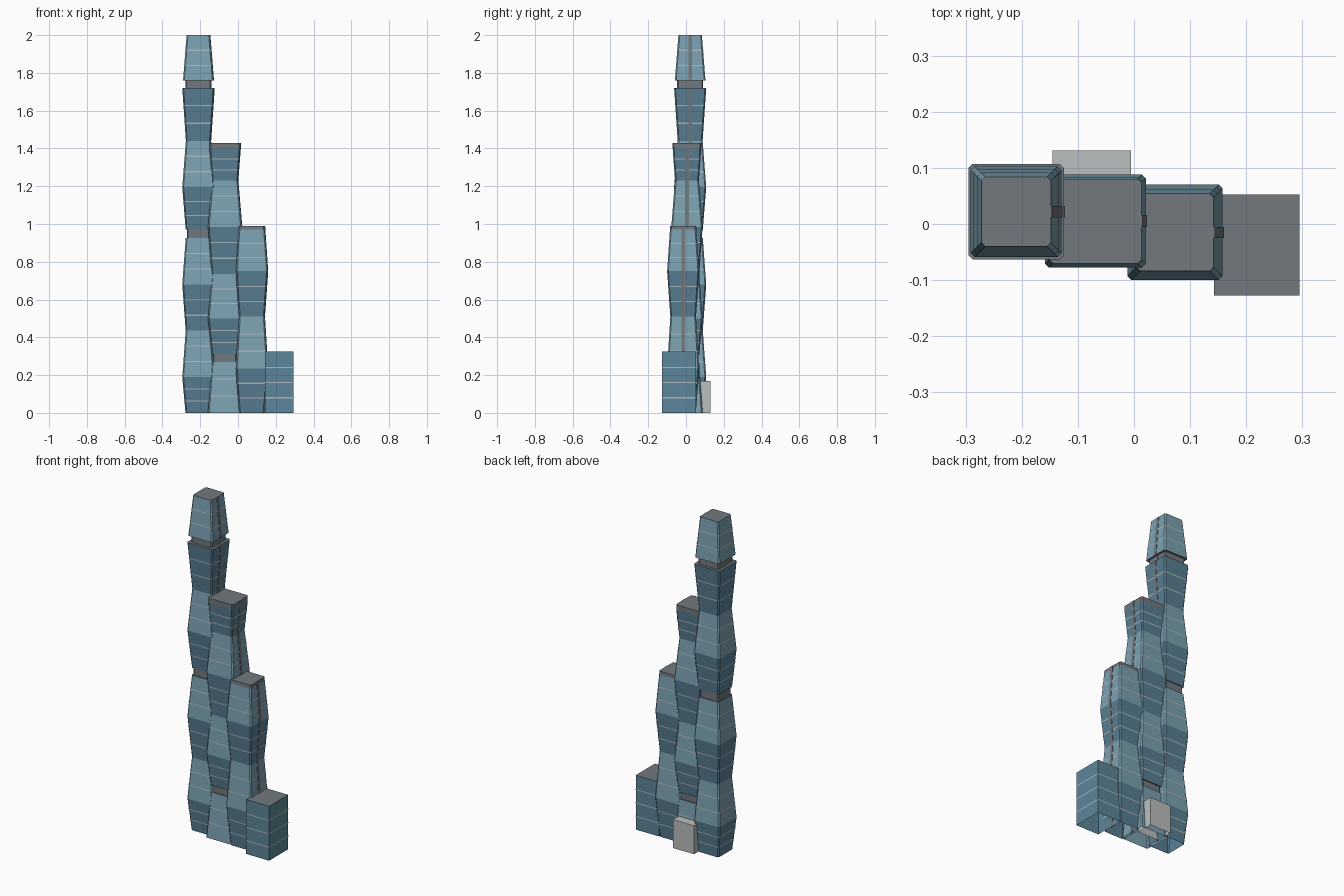
import bpy, bmesh

if "Cube" in bpy.data.objects:
    bpy.data.objects.remove(bpy.data.objects["Cube"])

def material(name, rgb):
    m = bpy.data.materials.new(name)
    m.diffuse_color = (*rgb, 1)
    m.use_nodes = True
    m.node_tree.nodes["Principled BSDF"].inputs["Base Color"].default_value = m.diffuse_color
    return m

MATS = [material("dark_glass", (0.10, 0.21, 0.29)),
        material("light_glass", (0.20, 0.36, 0.44)),
        material("grey_metal", (0.17, 0.19, 0.21)),
        material("floor_line", (0.40, 0.48, 0.52)),
        material("podium_glass", (0.11, 0.24, 0.32)),
        material("pale_stone", (0.50, 0.52, 0.52))]
DARK, LIGHT, GREY, LINE, POD, STONE = range(6)

def finish(bm, name):
    me = bpy.data.meshes.new(name)
    bm.to_mesh(me)
    bm.free()
    for m in MATS:
        me.materials.append(m)
    ob = bpy.data.objects.new(name, me)
    bpy.context.collection.objects.link(ob)
    return ob

def ring(bm, cx, cy, hx, hy, z, c):
    # square outline with chamfered corners
    pts = [(hx, -hy + c), (hx, hy - c), (hx - c, hy), (-hx + c, hy),
           (-hx, hy - c), (-hx, -hy + c), (-hx + c, -hy), (hx - c, -hy)]
    return [bm.verts.new((cx + x, cy + y, z)) for x, y in pts]

def bridge(bm, a, b, mat):
    n = len(a)
    for i in range(n):
        f = bm.faces.new((a[i], a[(i + 1) % n], b[(i + 1) % n], b[i]))
        f.material_index = mat

def box(name, x0, x1, y0, y1, z1, wall, roof):
    bm = bmesh.new()
    rings = [[bm.verts.new((x, y, z)) for x, y in
              ((x0, y0), (x1, y0), (x1, y1), (x0, y1))] for z in (0, z1)]
    bridge(bm, *rings, wall)
    bm.faces.new(rings[1]).material_index = roof
    return finish(bm, name)

def tower(name, cx, cy, ratio, profile):
    # profile: (height, half width, material of the storey block below it)
    C = 0.007
    walls, lines, strip = bmesh.new(), bmesh.new(), bmesh.new()
    prev = prev_s = None
    for i, (z, h, mat) in enumerate(profile):
        cur = ring(walls, cx, cy, h, h * ratio, z, C)
        # service strip folded along the right-hand face
        s = [strip.verts.new((cx + h + dx, cy + dy, z)) for dx, dy in
             ((-0.006, -0.01), (0.002, -0.01), (0.002, 0.01), (-0.006, 0.01))]
        if prev:
            bridge(walls, prev, cur, mat)
            z0, h0, _ = profile[i - 1]
            if z > z0:
                bridge(strip, prev_s, s, GREY)
            # two pale floor lines around each glass block
            if mat in (DARK, LIGHT) and z > z0:
                for t in (1 / 3, 2 / 3):
                    pair = []
                    for dz in (-0.003, 0.003):
                        u = t + dz / (z - z0)
                        hh = h0 + (h - h0) * u + 0.001
                        pair.append(ring(lines, cx, cy, hh, hh * ratio, z0 + (z - z0) * u, C))
                    bridge(lines, *pair, LINE)
        prev, prev_s = cur, s
    walls.faces.new(prev).material_index = GREY
    strip.faces.new(prev_s).material_index = GREY
    finish(walls, name)
    finish(lines, name + "_floor_lines")
    finish(strip, name + "_service_strip")

# three flaring towers, with grey recessed storeys
tower("tall_tower", -0.21, 0.022, 1.0, [
    (0, 0.068, DARK), (0.19, 0.085, DARK), (0.435, 0.067, LIGHT), (0.68, 0.085, DARK),
    (0.925, 0.067, LIGHT), (0.925, 0.061, GREY), (0.97, 0.061, GREY), (0.97, 0.067, GREY),
    (1.195, 0.085, DARK), (1.44, 0.066, LIGHT), (1.72, 0.085, DARK),
    (1.72, 0.069, GREY), (1.76, 0.069, GREY), (1.76, 0.081, GREY), (2.0, 0.062, LIGHT)])
tower("middle_tower", -0.069, 0.005, 0.92, [
    (0, 0.09, LIGHT), (0.27, 0.070, LIGHT), (0.27, 0.064, GREY), (0.31, 0.064, GREY),
    (0.31, 0.071, GREY), (0.50, 0.09, DARK), (0.735, 0.071, LIGHT), (0.985, 0.09, DARK),
    (1.23, 0.069, LIGHT), (1.40, 0.082, DARK), (1.43, 0.082, GREY)])
tower("short_tower", 0.073, -0.015, 1.0, [
    (0, 0.067, DARK), (0.235, 0.085, DARK), (0.51, 0.068, LIGHT), (0.75, 0.085, DARK),
    (0.97, 0.07, LIGHT), (0.99, 0.069, GREY)])

# low wing with floor lines
box("low_wing", 0.143, 0.295, -0.127, 0.053, 0.325, POD, GREY)
bm = bmesh.new()
for z in (0.08, 0.16, 0.24):
    pair = [ring(bm, 0.219, -0.037, 0.077, 0.091, z + d, 0.0005) for d in (-0.003, 0.003)]
    bridge(bm, *pair, LINE)
finish(bm, "low_wing_floor_lines")

# rear entrance block
box("rear_block", -0.145, -0.005, 0.03, 0.131, 0.17, STONE, STONE)
